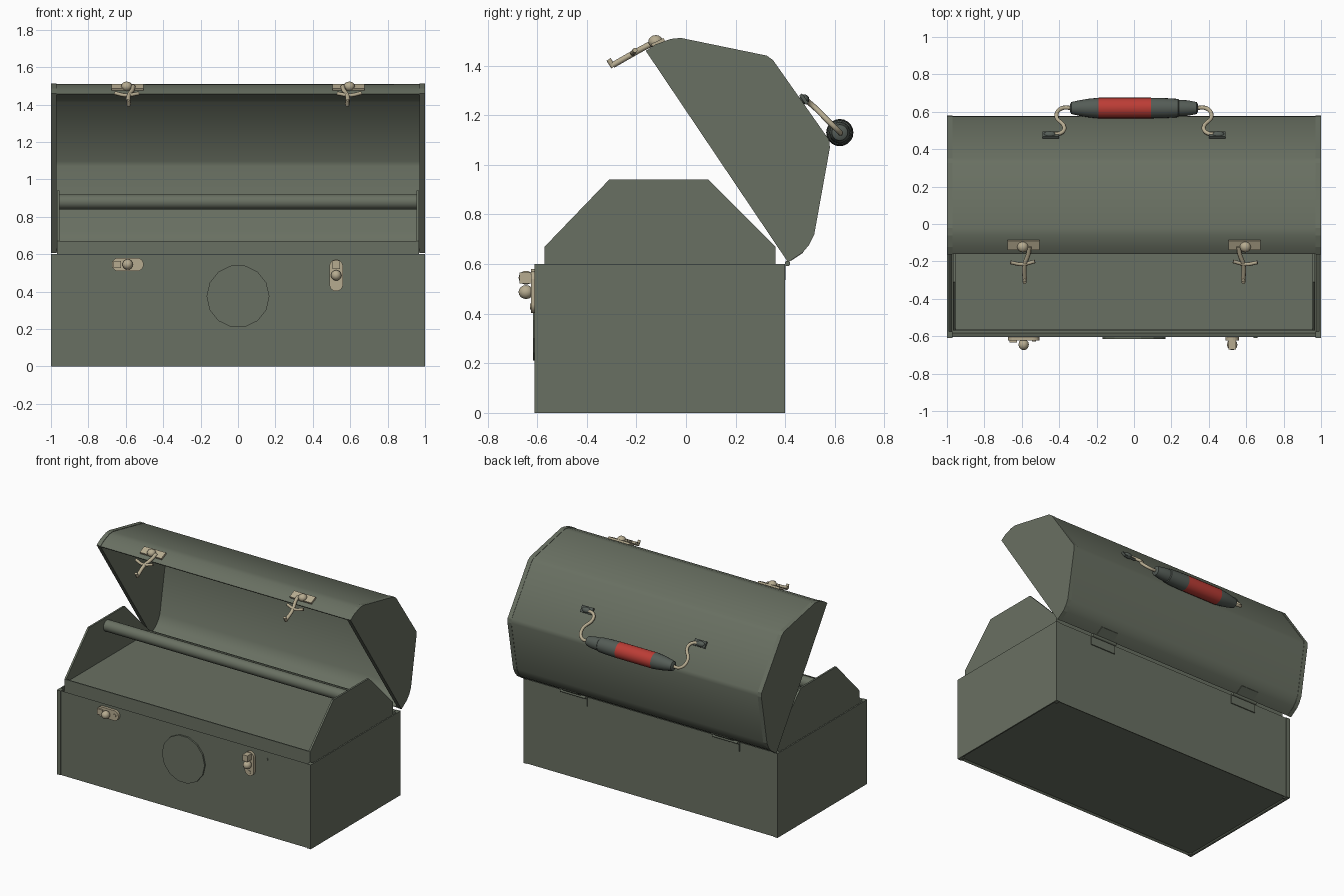
import bpy, bmesh, math
from mathutils import Vector, Matrix

if "Cube" in bpy.data.objects:
    bpy.data.objects.remove(bpy.data.objects["Cube"])


def material(name, rgb):
    m = bpy.data.materials.new(name)
    m.diffuse_color = (*rgb, 1)
    m.use_nodes = True
    m.node_tree.nodes["Principled BSDF"].inputs["Base Color"].default_value = m.diffuse_color
    return m


GREEN = material("olive_green_paint", (0.141, 0.162, 0.122))
DARK = material("dark_grip", (0.090, 0.108, 0.094))
RED = material("red_band", (0.50, 0.046, 0.036))
BRASS = material("pale_brass", (0.47, 0.41, 0.28))


def finish(ob, mat, smooth=None):
    if mat:
        ob.data.materials.append(mat)
    if smooth:
        bpy.ops.object.select_all(action='DESELECT')
        ob.select_set(True)
        bpy.context.view_layer.objects.active = ob
        bpy.ops.object.shade_smooth_by_angle(angle=math.radians(smooth))
    return ob


def from_bmesh(name, bm, mat, smooth=None, recalc=True):
    if recalc:
        bmesh.ops.recalc_face_normals(bm, faces=bm.faces[:])
    me = bpy.data.meshes.new(name)
    bm.to_mesh(me)
    bm.free()
    ob = bpy.data.objects.new(name, me)
    bpy.context.collection.objects.link(ob)
    return finish(ob, mat, smooth)


def box(name, lo, hi, mat=GREEN, tilt=0):
    lo, hi = Vector(lo), Vector(hi)
    bm = bmesh.new()
    M = (Matrix.Translation((lo + hi) / 2) @ Matrix.Rotation(tilt, 4, 'X')
         @ Matrix.Diagonal((*(hi - lo), 1)))
    bmesh.ops.create_cube(bm, size=1, matrix=M)
    return from_bmesh(name, bm, mat)


def prism(name, pts, t0, t1, axis, mat=GREEN):
    """Extrude a 2D outline along x (outline in yz) or y (outline in xz)."""
    put = (lambda a, b, t: (t, a, b)) if axis == 'x' else (lambda a, b, t: (a, t, b))
    bm = bmesh.new()
    r0 = [bm.verts.new(put(a, b, t0)) for a, b in pts]
    r1 = [bm.verts.new(put(a, b, t1)) for a, b in pts]
    bm.faces.new(r0)
    bm.faces.new(r1)
    for i in range(len(pts)):
        j = (i + 1) % len(pts)
        bm.faces.new((r0[i], r0[j], r1[j], r1[i]))
    return from_bmesh(name, bm, mat)


def lathe_x(name, prof, cy, cz, mat, n=20):
    """Revolve (x, radius) points about an axis parallel to x."""
    bm = bmesh.new()
    rings = [[bm.verts.new((x, cy + r * math.cos(k * math.tau / n), cz + r * math.sin(k * math.tau / n)))
              for k in range(n)] for x, r in prof]
    for a, b in zip(rings, rings[1:]):
        for k in range(n):
            bm.faces.new((a[k], a[(k + 1) % n], b[(k + 1) % n], b[k]))
    bm.faces.new(rings[0])
    bm.faces.new(rings[-1])
    return from_bmesh(name, bm, mat, 40)


def rod(name, pts, radius, mat, smooth_path=True):
    cu = bpy.data.curves.new(name, 'CURVE')
    cu.dimensions = '3D'
    cu.bevel_depth, cu.bevel_resolution, cu.use_fill_caps = radius, 2, True
    cu.resolution_u = 5
    sp = cu.splines.new('BEZIER' if smooth_path else 'POLY')
    if smooth_path:
        sp.bezier_points.add(len(pts) - 1)
        for p, co in zip(sp.bezier_points, pts):
            p.co, p.handle_left_type, p.handle_right_type = co, 'AUTO', 'AUTO'
    else:
        sp.points.add(len(pts) - 1)
        for p, co in zip(sp.points, pts):
            p.co = (*co, 1)
    ob = bpy.data.objects.new(name, cu)
    bpy.context.collection.objects.link(ob)
    bpy.ops.object.select_all(action='DESELECT')
    ob.select_set(True)
    bpy.context.view_layer.objects.active = ob
    bpy.ops.object.convert(target='MESH')
    return finish(bpy.context.object, mat, 50)


def ball(name, co, scale, mat):
    bm = bmesh.new()
    bmesh.ops.create_uvsphere(bm, u_segments=12, v_segments=8, radius=1,
                              matrix=Matrix.Translation(co) @ Matrix.Diagonal((*scale, 1)))
    return from_bmesh(name, bm, mat, 50)


def capsule(cx, cz, hx, hz, n=6):
    r, pts = min(hx, hz), []
    for k in range(4 * n):
        a = (k + 0.5) * math.tau / (4 * n)
        pts.append((cx + math.copysign(hx - r, math.cos(a)) + r * math.cos(a),
                    cz + math.copysign(hz - r, math.sin(a)) + r * math.sin(a)))
    return pts


# Base box with recessed underside and turned-in top rim
bm = bmesh.new()
bmesh.ops.create_cube(bm, size=1, matrix=Matrix.Translation((0, -0.105, 0.3)) @ Matrix.Diagonal((1.99, 1.0, 0.6, 1)))
for sign, inset, depth in ((1, 0.03, -0.1), (-1, 0.02, 0.01)):
    bm.faces.ensure_lookup_table()
    bm.normal_update()
    f = next(f for f in bm.faces if f.normal.z * sign > 0.9 and f.calc_area() > 1)
    bmesh.ops.inset_region(bm, faces=[f], thickness=inset)
    bmesh.ops.translate(bm, verts=f.verts[:], vec=(0, 0, depth))
from_bmesh("base_box", bm, GREEN)

# Round plate on the front
disc = [(0.168 * math.cos(k * math.tau / 14), 0.375 + 0.168 * math.sin(k * math.tau / 14)) for k in range(14)]
prism("front_disc", disc, -0.616, -0.6, 'y')
prism("front_rivet", capsule(0.65, 0.545, 0.011, 0.011, 3), -0.609, -0.6, 'y')

# Lift-out tray with carrying bar
box("tray_body", (-0.96, -0.565, 0.4), (0.96, 0.355, 0.65))
box("tray_front_lip", (-0.96, -0.57, 0.4), (0.96, -0.562, 0.67))
box("tray_back_lip", (-0.96, 0.352, 0.4), (0.96, 0.36, 0.67))
tray_end = [(-0.57, 0.45), (-0.57, 0.67), (-0.31, 0.94), (0.09, 0.94), (0.36, 0.67), (0.36, 0.45)]
lathe_x("tray_bar", [(-0.955, 0.04), (0.955, 0.04)], -0.11, 0.88, GREEN)

# Open lid shell
lid = [(-0.16, 1.457), (-0.12, 1.483), (-0.06, 1.505), (-0.02, 1.509), (0.325, 1.438), (0.35, 1.42),
       (0.575, 1.10), (0.578, 1.07), (0.515, 0.72), (0.495, 0.68), (0.47, 0.65), (0.41, 0.61)]
bm = bmesh.new()
cols = [[bm.verts.new((x, y, z)) for x in (-0.995, 0.995)] for y, z in lid]
for a, b in zip(cols, cols[1:]):
    bm.faces.new((a[0], a[1], b[1], b[0]))
shell = from_bmesh("lid_shell", bm, GREEN, recalc=False)
mod = shell.modifiers.new("thickness", 'SOLIDIFY')
mod.thickness, mod.offset = 0.008, -1
bpy.context.view_layer.objects.active = shell
bpy.ops.object.modifier_apply(modifier=mod.name)
finish(shell, None, 50)
lid_cap = [(0.21 + (y - 0.21) * 1.006, 1.06 + (z - 1.06) * 1.006) for y, z in lid]

for s, side in ((-1, "left"), (1, "right")):
    # End caps of tray, lid and base
    prism(side + "_tray_end", tray_end, s * 0.955, s * 0.968, 'x')
    prism(side + "_lid_end", lid_cap, s * 0.97, s * 1.0, 'x')
    for nm, y0, y1 in (("front", -0.61, -0.575), ("back", 0.365, 0.40)):
        box(f"{side}_{nm}_corner_flange", (s * 0.985 - 0.015, y0, 0), (s * 0.985 + 0.015, y1, 0.6))
    box(side + "_base_end", (s * 0.995 - 0.005, -0.61, 0), (s * 0.995 + 0.005, 0.40, 0.6))

    # Hinges
    hx = s * 0.6
    lathe_x(side + "_hinge_pin", [(hx - 0.1, 0.011), (hx + 0.1, 0.011)], 0.409, 0.602, GREEN, 10)
    box(side + "_hinge_base_leaf", (hx - 0.1, 0.393, 0.535), (hx + 0.1, 0.402, 0.6))
    box(side + "_hinge_lid_leaf", (hx - 0.07, 0.415, 0.628), (hx + 0.07, 0.475, 0.634), tilt=math.radians(34))

    # Lid latches: plate, knob, swinging arm and cross bar
    box(side + "_latch_plate", (hx - 0.085 - s * 0.01, -0.14, 1.486), (hx + 0.085 - s * 0.01, -0.085, 1.500),
        BRASS, math.radians(26))
    ball(side + "_latch_knob", (s * 0.595, -0.122, 1.497), (0.03, 0.03, 0.026), BRASS)
    rod(side + "_latch_arm", [(s * 0.56, -0.12, 1.497), (s * 0.565, -0.16, 1.478), (s * 0.585, -0.22, 1.445),
                              (s * 0.585, -0.295, 1.402)], 0.012, BRASS)
    rod(side + "_latch_cross_bar", [(s * 0.66, -0.205, 1.462), (s * 0.60, -0.215, 1.45), (s * 0.53, -0.20, 1.46)],
        0.010, BRASS)
    rod(side + "_latch_hook", [(s * 0.585, -0.312, 1.425), (s * 0.585, -0.293, 1.394)], 0.010, BRASS, False)

    # Handle lugs and bent wire
    box(side + "_handle_lug", (s * 0.445 - 0.045, 0.452, 1.258), (s * 0.445 + 0.045, 0.498, 1.272),
        DARK, math.radians(-55))
    ball(side + "_handle_lug_boss", (s * 0.45, 0.477, 1.264), (0.035, 0.02, 0.02), DARK)
    rod(side + "_handle_wire", [(s * 0.45, 0.48, 1.265), (s * 0.39, 0.487, 1.258), (s * 0.372, 0.515, 1.235),
                                (s * 0.415, 0.575, 1.175), (s * 0.39, 0.617, 1.134), (s * 0.32, 0.62, 1.13)],
        0.011, BRASS)

# Catches on the base front, the right one turned upright
for side, cx, cz, hx, hz, bx, bz in (("left", -0.59, 0.545, 0.085, 0.036, -0.645, 0.545),
                                     ("right", 0.525, 0.487, 0.036, 0.085, 0.525, 0.545)):
    prism(side + "_catch_plate", capsule(cx, cz, hx, hz), -0.624, -0.605, 'y', BRASS)
    ball(side + "_catch_knob", (cx, -0.645, cz), (0.028, 0.03, 0.028), BRASS)
    box(side + "_catch_block", (bx - 0.02, -0.634, bz - 0.02), (bx + 0.02, -0.62, bz + 0.02), BRASS)
    prism(side + "_catch_rivet", capsule(2 * cx - bx, 2 * cz - bz, 0.012, 0.012, 3), -0.628, -0.62, 'y', BRASS)
box("right_catch_staple", (0.505, -0.672, 0.522), (0.545, -0.62, 0.566), BRASS)

# Carrying grip with a red middle band
grip = lathe_x("handle_grip", [(-0.342, 0.02), (-0.335, 0.032), (-0.29, 0.042), (-0.24, 0.05), (-0.19, 0.055),
                               (0.09, 0.055), (0.17, 0.053), (0.235, 0.049), (0.24, 0.044), (0.29, 0.041),
                               (0.335, 0.032), (0.342, 0.02)], 0.62, 1.13, DARK)
grip.data.materials.append(RED)
for p in grip.data.polygons:
    p.material_index = int(-0.15 < p.center.x < 0.05 and abs(p.normal.x) < 0.5)
